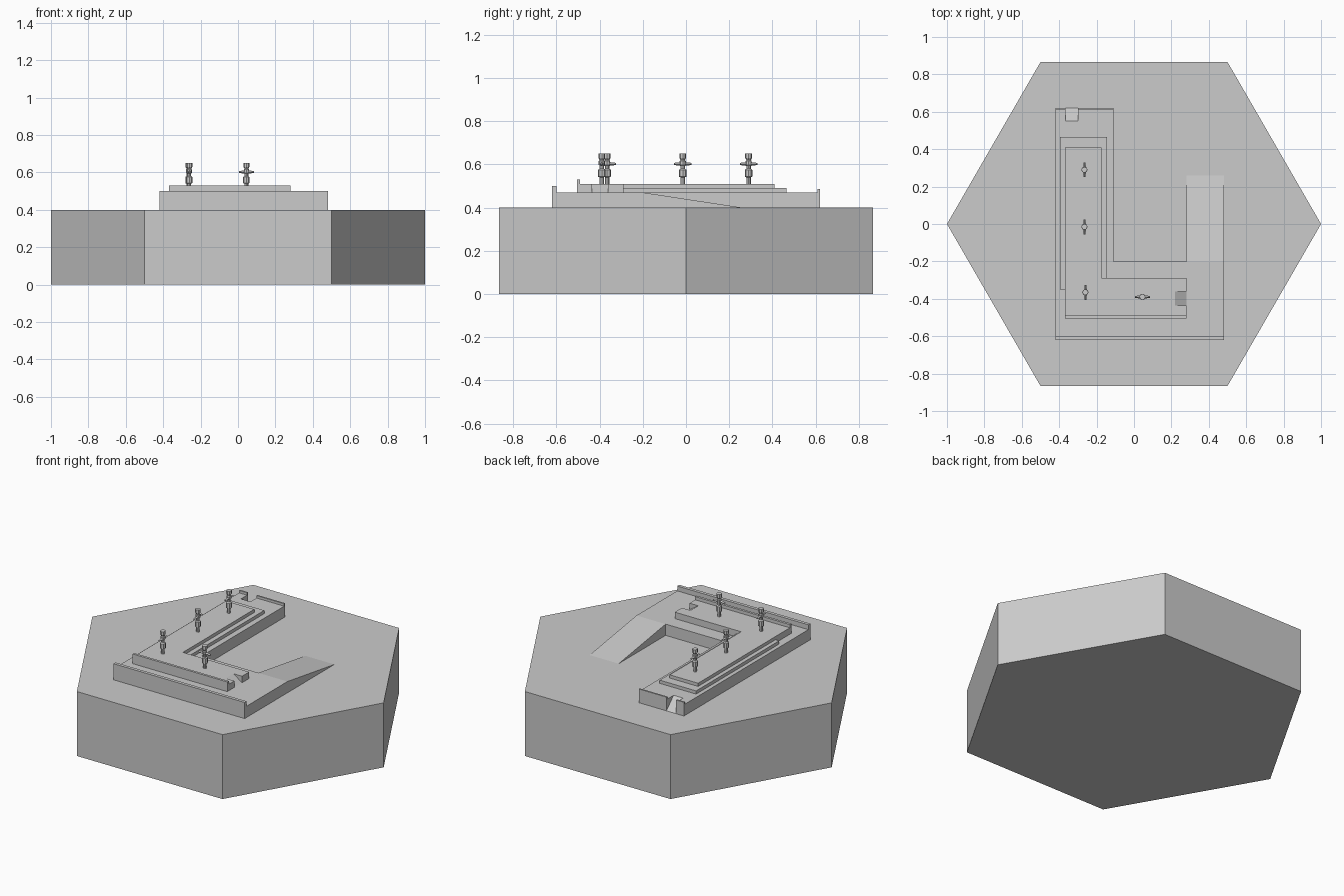
import bpy, bmesh, math
from mathutils import Matrix

cube = bpy.data.objects.get("Cube")
if cube:
    bpy.data.objects.remove(cube, do_unlink=True)

grey = bpy.data.materials.new("plain_grey")
grey.use_nodes = True
colour = (0.6, 0.6, 0.6, 1)
grey.diffuse_color = colour
grey.node_tree.nodes["Principled BSDF"].inputs["Base Color"].default_value = colour


def finish(name, bm):
    bmesh.ops.recalc_face_normals(bm, faces=bm.faces)
    mesh = bpy.data.meshes.new(name)
    bm.to_mesh(mesh)
    bm.free()
    mesh.materials.append(grey)
    obj = bpy.data.objects.new(name, mesh)
    bpy.context.collection.objects.link(obj)
    return obj


def prism(name, outline, lo, hi, axis="z"):
    """Extrude a flat outline along one axis between lo and hi."""
    place = {"x": lambda a, b, t: (t, a, b),
             "y": lambda a, b, t: (a, t, b),
             "z": lambda a, b, t: (a, b, t)}[axis]
    bm = bmesh.new()
    ends = [[bm.verts.new(place(a, b, t)) for a, b in outline] for t in (lo, hi)]
    for ring in ends:
        bm.faces.new(ring)
    n = len(outline)
    for i in range(n):
        j = (i + 1) % n
        bm.faces.new((ends[0][i], ends[0][j], ends[1][j], ends[1][i]))
    return finish(name, bm)


def rect(x0, x1, y0, y1):
    return [(x0, y0), (x1, y0), (x1, y1), (x0, y1)]


# Hexagonal base
GROUND, DECK, STEP, TOP = 0.40, 0.47, 0.49, 0.51
hexagon = [(math.cos(math.radians(60 * i)), math.sin(math.radians(60 * i))) for i in range(6)]
prism("hexagon_base", hexagon, 0, GROUND)

# Lower L-shaped deck with a gap in its back end
prism("lower_deck", [(-0.42, -0.62), (0.48, -0.62), (0.48, -0.2), (-0.11, -0.2),
                     (-0.11, 0.62), (-0.30, 0.62), (-0.30, 0.55), (-0.365, 0.55),
                     (-0.365, 0.62), (-0.42, 0.62)], GROUND, DECK)
prism("back_gap_slope", [(0.55, GROUND), (0.62, GROUND), (0.55, DECK)], -0.365, -0.30, "x")
prism("access_ramp", [(-0.2, GROUND), (0.26, GROUND), (-0.2, DECK)], 0.28, 0.48, "x")

# Low walls on the lower deck
prism("front_wall", rect(-0.42, 0.48, -0.62, -0.60), DECK, 0.50)
for side, x0, x1 in (("right", -0.42, -0.365), ("left", -0.30, -0.11)):
    prism("back_wall_" + side, rect(x0, x1, 0.61, 0.62), DECK, 0.485)

# Stepped upper deck with a gap in its side end
prism("middle_step", rect(-0.395, -0.145, -0.35, 0.465), DECK, STEP)
prism("upper_deck", [(-0.37, -0.50), (0.28, -0.50), (0.28, -0.435), (0.22, -0.435),
                     (0.22, -0.36), (0.28, -0.36), (0.28, -0.29), (-0.175, -0.29),
                     (-0.175, 0.41), (-0.37, 0.41)], DECK, TOP)
prism("side_gap_slope", [(0.22, DECK), (0.28, DECK), (0.22, TOP)], -0.435, -0.36, "y")
prism("upper_wall", rect(-0.37, 0.28, -0.505, -0.49), DECK, 0.53)


# Turned posts with a thin crossbar
def post(name, x, y, turn):
    profile = [(0.010, 0), (0.010, 0.03), (0.017, 0.033), (0.017, 0.065), (0.010, 0.07),
               (0.010, 0.085), (0.014, 0.088), (0.014, 0.105), (0.010, 0.11),
               (0.016, 0.12), (0.016, 0.14)]
    bm = bmesh.new()
    sides = 8
    rings = [[bm.verts.new((r * math.cos(math.tau * i / sides),
                            r * math.sin(math.tau * i / sides), z))
              for i in range(sides)] for r, z in profile]
    for low, high in zip(rings, rings[1:]):
        for i in range(sides):
            j = (i + 1) % sides
            bm.faces.new((low[i], low[j], high[j], high[i]))
    bm.faces.new(rings[0])
    bm.faces.new(rings[-1])
    for side in (-1, 1):
        bmesh.ops.create_cone(bm, cap_ends=True, segments=4, radius1=0.010, radius2=0.005,
                              depth=0.04, matrix=Matrix.Translation((side * 0.02, 0, 0.092))
                              @ Matrix.Rotation(side * math.pi / 2, 4, "Y"))
    obj = finish(name, bm)
    obj.location = (x, y, TOP)
    obj.rotation_euler.z = turn


for name, x, y, turn in (("post_back", -0.265, 0.29, math.pi / 2),
                         ("post_middle", -0.265, -0.015, math.pi / 2),
                         ("post_corner", -0.26, -0.365, math.pi / 2),
                         ("post_side", 0.045, -0.39, 0)):
    post(name, x, y, turn)
